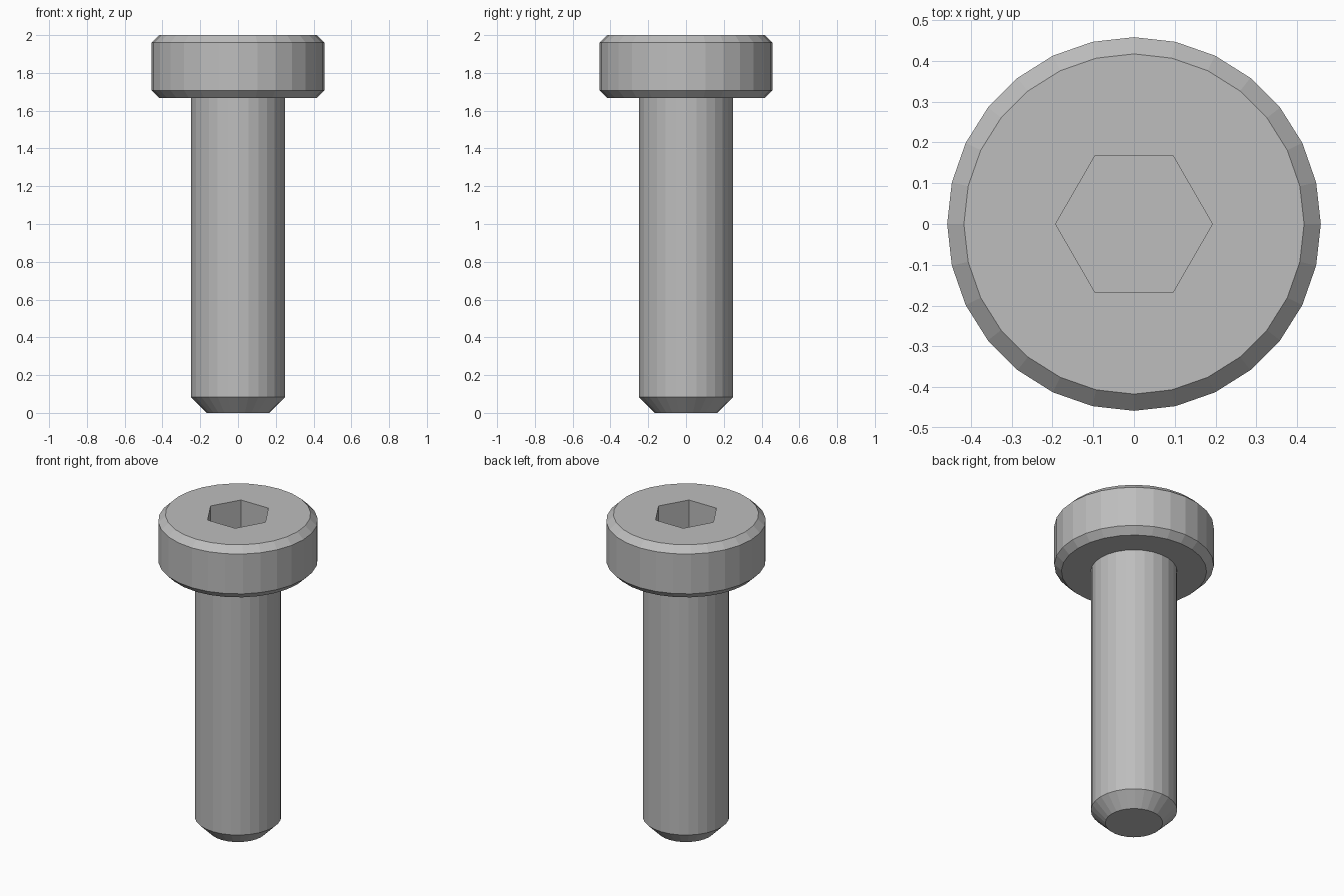
import bpy, bmesh, math

cube = bpy.data.objects.get("Cube")
if cube:
    bpy.data.objects.remove(cube, do_unlink=True)

SIDES = 28
SOCKET_RADIUS = 0.333 / math.sqrt(3)   # corner radius from width across flats
SOCKET_DEPTH = 0.25

steel = bpy.data.materials.new("grey steel")
steel.use_nodes = True
colour = (0.51, 0.51, 0.51, 1)
steel.diffuse_color = colour
steel.node_tree.nodes["Principled BSDF"].inputs["Base Color"].default_value = colour

bm = bmesh.new()


def ring(radius, z, sides):
    angles = [2 * math.pi * i / sides for i in range(sides)]
    return [bm.verts.new((radius * math.cos(a), radius * math.sin(a), z)) for a in angles]


def bridge(a, b):
    n = len(a)
    for i in range(n):
        j = (i + 1) % n
        bm.faces.new((a[i], a[j], b[j], b[i]))


def loop_edges(loop):
    n = len(loop)
    return [bm.edges.get((loop[i], loop[(i + 1) % n])) for i in range(n)]


# Shank and head turned from one profile: tip chamfer, shank, head with chamfered rims
profile = [(0.165, 0), (0.248, 0.083), (0.248, 1.667), (0.417, 1.667),
           (0.458, 1.708), (0.458, 1.96), (0.417, 2)]
rings = [ring(r, z, SIDES) for r, z in profile]
for lower, upper in zip(rings, rings[1:]):
    bridge(lower, upper)
bm.faces.new(rings[0][::-1])

# Hexagonal socket: walls and floor
rim = ring(SOCKET_RADIUS, 2, 6)
floor = ring(SOCKET_RADIUS, 2 - SOCKET_DEPTH, 6)
bridge(rim, floor)
bm.faces.new(floor)

# Flat top of the head, filled around the socket
bmesh.ops.triangle_fill(bm, use_beauty=True, normal=(0, 0, 1),
                        edges=loop_edges(rings[-1]) + loop_edges(rim))
bmesh.ops.recalc_face_normals(bm, faces=bm.faces[:])

mesh = bpy.data.meshes.new("socket_head_bolt")
bm.to_mesh(mesh)
bm.free()
mesh.materials.append(steel)
bolt = bpy.data.objects.new("socket_head_bolt", mesh)
bpy.context.collection.objects.link(bolt)
